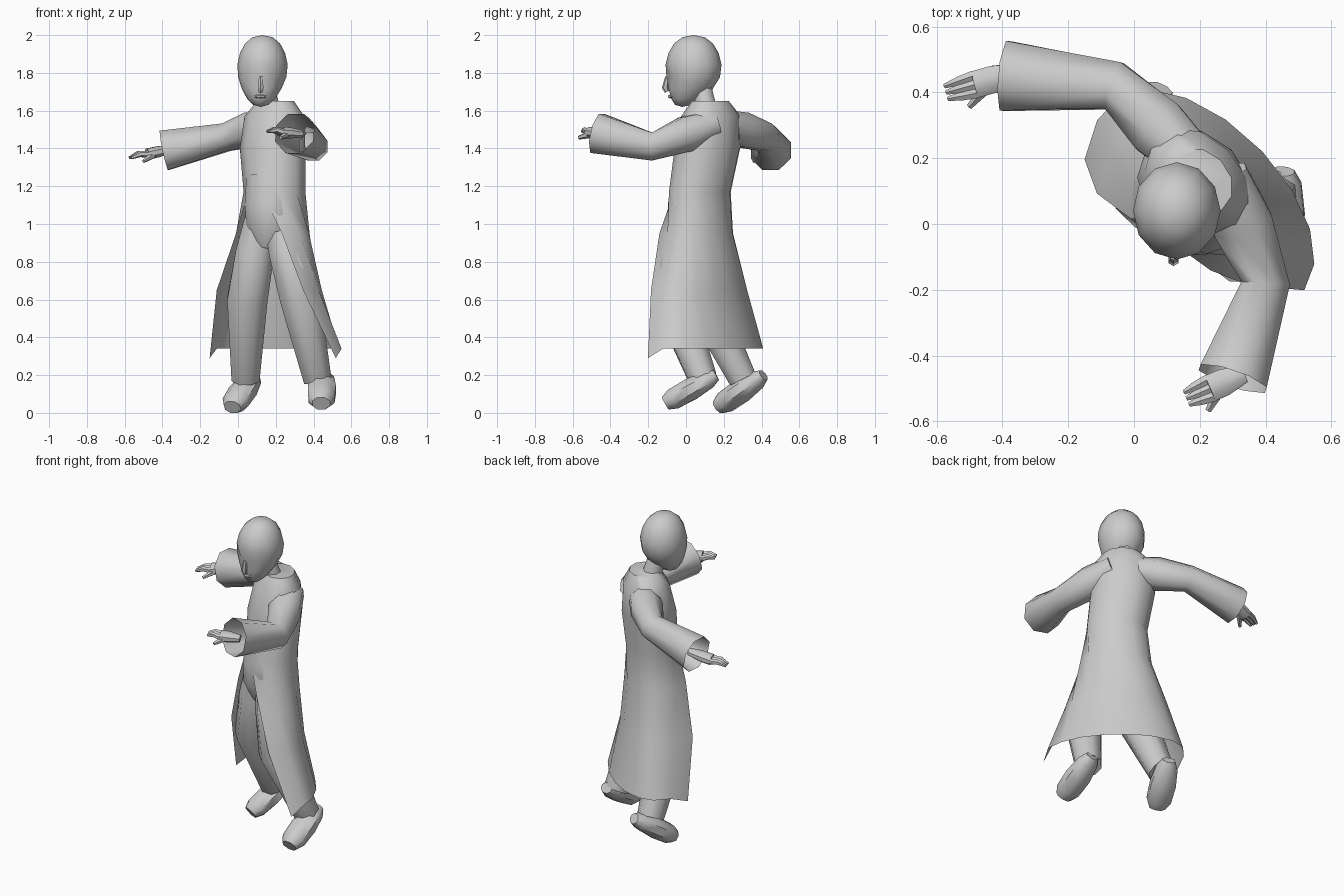
import bpy
import bmesh
import math
from mathutils import Vector

if "Cube" in bpy.data.objects:
    bpy.data.objects.remove(bpy.data.objects["Cube"])

colour = (0.6, 0.6, 0.6, 1)
grey = bpy.data.materials.new("plain_grey")
grey.use_nodes = True
grey.diffuse_color = colour
grey.node_tree.nodes["Principled BSDF"].inputs["Base Color"].default_value = colour

UP = Vector((0, 0, 1))
FORWARD = Vector((0, 1, 0))


def finish(name, bm):
    bmesh.ops.recalc_face_normals(bm, faces=bm.faces)
    mesh = bpy.data.meshes.new(name)
    bm.to_mesh(mesh)
    bm.free()
    mesh.materials.append(grey)
    obj = bpy.data.objects.new(name, mesh)
    bpy.context.collection.objects.link(obj)
    bpy.ops.object.select_all(action="DESELECT")
    obj.select_set(True)
    bpy.context.view_layer.objects.active = obj
    bpy.ops.object.shade_smooth_by_angle(angle=math.radians(50))


def bridge(bm, lower, upper, closed):
    """Join two rows of vertices with quads."""
    count = len(lower)
    for i in range(count if closed else count - 1):
        j = (i + 1) % count
        bm.faces.new((lower[i], lower[j], upper[j], upper[i]))


def tube(name, points, widths, flat=1.0, reference=UP, sides=8, open_end=False):
    """Loft ellipses along a path; flat scales their height."""
    bm = bmesh.new()
    centres = [Vector(p) for p in points]
    last = len(centres) - 1
    rings = []
    for k, (centre, width) in enumerate(zip(centres, widths)):
        along = centres[min(k + 1, last)] - centres[max(k - 1, 0)]
        side = along.cross(reference).normalized()
        rise = side.cross(along).normalized() * flat
        ring = []
        for i in range(sides):
            turn = math.tau * (i + 0.5) / sides
            ring.append(bm.verts.new(centre + width * (side * math.cos(turn) + rise * math.sin(turn))))
        rings.append(ring)
    for lower, upper in zip(rings, rings[1:]):
        bridge(bm, lower, upper, True)
    bm.faces.new(rings[0])
    if not open_end:
        bm.faces.new(rings[-1])
    finish(name, bm)


# Long coat, turned towards the right: closed at the chest, open in front below.
# Rows: centre, half width, depth behind, depth in front, right and left edge angle
across = Vector((1, -1, 0)).normalized()
ahead = Vector((-1, -1, 0)).normalized()
closed_edges = (164, 164)
coat = [
    ((0.22, 0.08, 0.34), 0.41, 0.22, 0.33, (123, 87)),
    ((0.2, 0.08, 0.65), 0.3, 0.17, 0.33, (130, 105)),
    ((0.2, 0.07, 0.95), 0.21, 0.15, 0.22, (148, 125)),
    ((0.2, 0.08, 1.17), 0.18, 0.14, 0.16, closed_edges),
    ((0.19, 0.12, 1.4), 0.19, 0.15, 0.17, closed_edges),
    ((0.2, 0.14, 1.57), 0.18, 0.12, 0.15, closed_edges),
    ((0.2, 0.13, 1.65), 0.11, 0.09, 0.09, closed_edges),
]
bm = bmesh.new()
rows = []
for centre, width, back, front, (right_edge, left_edge) in coat:
    row = []
    for i in range(11):
        turn = math.radians((right_edge + left_edge) * i / 10 - right_edge)
        depth = back if math.cos(turn) > 0 else front
        spot = Vector(centre) + across * width * math.sin(turn) - ahead * depth * math.cos(turn)
        if not rows and i in (0, 10):
            spot -= UP * 0.05
        row.append(bm.verts.new(spot))
    rows.append(row)
for k in range(len(rows) - 1):
    bridge(bm, rows[k], rows[k + 1], coat[k][-1] == closed_edges)
bm.faces.new(rows[-1])
finish("long_coat", bm)

# Hips, showing in the front opening
tube("hips", [(0.18, 0.07, 1.25), (0.18, 0.05, 1.1), (0.18, 0.04, 0.97), (0.16, 0.04, 0.87)],
     [0.14, 0.15, 0.14, 0.08], reference=FORWARD, sides=12)

# Joints of both sides
joints = {
    "right": dict(hip=(0.13, 0.05, 1.1), knee=(0.05, 0.09, 0.6), ankle=(0.04, 0.3, 0.18),
                  heel=(0.08, 0.41, 0.2), toe=(-0.03, 0.17, 0.03),
                  shoulder=(0.18, 0.19, 1.53), elbow=(-0.06, 0.42, 1.46),
                  cuff=(-0.39, 0.45, 1.39), fingertip=(-0.57, 0.4, 1.35)),
    "left": dict(hip=(0.2, 0.03, 1.1), knee=(0.33, -0.07, 0.6), ankle=(0.42, 0.09, 0.18),
                 heel=(0.45, 0.16, 0.2), toe=(0.44, -0.11, 0.05),
                 shoulder=(0.27, 0.15, 1.53), elbow=(0.4, -0.18, 1.41),
                 cuff=(0.3, -0.47, 1.48), fingertip=(0.16, -0.53, 1.49)),
}

for side, pose in joints.items():
    at = {joint: Vector(place) for joint, place in pose.items()}

    # Trouser leg
    thigh = at["hip"].lerp(at["knee"], 0.5)
    tube(side + "_leg", [at["hip"], thigh, at["knee"], at["ankle"]],
         [0.08, 0.11, 0.115, 0.08], reference=FORWARD)

    # Shoe with the toes pointing down
    steps = [0, 0.15, 0.5, 0.85, 1]
    tube(side + "_shoe", [at["heel"].lerp(at["toe"], t) for t in steps],
         [0.04, 0.065, 0.08, 0.075, 0.05], flat=0.8)

    # Wide sleeve, open at the cuff
    upper_arm = at["shoulder"].lerp(at["elbow"], 0.45)
    tube(side + "_sleeve", [at["shoulder"], upper_arm, at["elbow"], at["cuff"]],
         [0.08, 0.1, 0.08, 0.115], open_end=True)

    # Hand: palm, three fingers and a thumb
    reach = at["fingertip"] - at["cuff"]
    sideways = reach.cross(UP).normalized()
    wrist, knuckles = at["cuff"] - reach / 4, at["cuff"] + reach / 2
    palm = wrist.lerp(knuckles, 0.6)
    tube(side + "_palm", [wrist, palm, knuckles], [0.03, 0.045, 0.045], flat=0.7)
    for i in (-1, 0, 1):
        root = knuckles + sideways * 0.027 * i
        tip = at["fingertip"] + sideways * 0.02 * i
        bend = root.lerp(tip, 0.5) + UP * 0.01
        tube(f"{side}_finger_{i + 2}", [root, bend, tip], [0.018, 0.016, 0.008], sides=6)
    thumb_tip = knuckles + reach / 5 - sideways * 0.06 - UP * 0.03
    tube(side + "_thumb", [palm, thumb_tip], [0.025, 0.01], sides=6)

# Neck
tube("neck", [(0.17, 0.11, 1.6), (0.14, 0.08, 1.75)], [0.06, 0.05], reference=FORWARD)

# Head: a sphere narrowed and moved forward towards the chin, with eye hollows
bm = bmesh.new()
bmesh.ops.create_uvsphere(bm, u_segments=12, v_segments=9, radius=1)
for vert in bm.verts:
    x, y, z = vert.co
    low = max(0, -z)
    fullness = (1 - low / 4) * max(math.hypot(x, y), 0.1) ** -0.15
    hollow = 0.02 if y < -0.7 and abs(x) > 0.2 and -0.3 < z < -0.1 else 0
    vert.co = (0.13 - 0.01 * low + 0.135 * x * fullness,
               0.04 - 0.06 * low ** 2 + 0.15 * y * fullness + hollow,
               1.81 + 0.19 * z)
finish("head", bm)

# Nose and mouth
face = Vector((0.12, -0.1, 1.72))
tube("nose", [face + UP * 0.06, face - FORWARD * 0.01, face - UP * 0.02],
     [0.01, 0.018, 0.012], reference=FORWARD, sides=6)
lips = face + Vector((0, 0.014, -0.045))
tube("mouth", [lips + Vector((-0.03, 0.015, 0)), lips, lips + Vector((0.03, 0.015, 0))],
     [0.006, 0.01, 0.006], sides=6)
